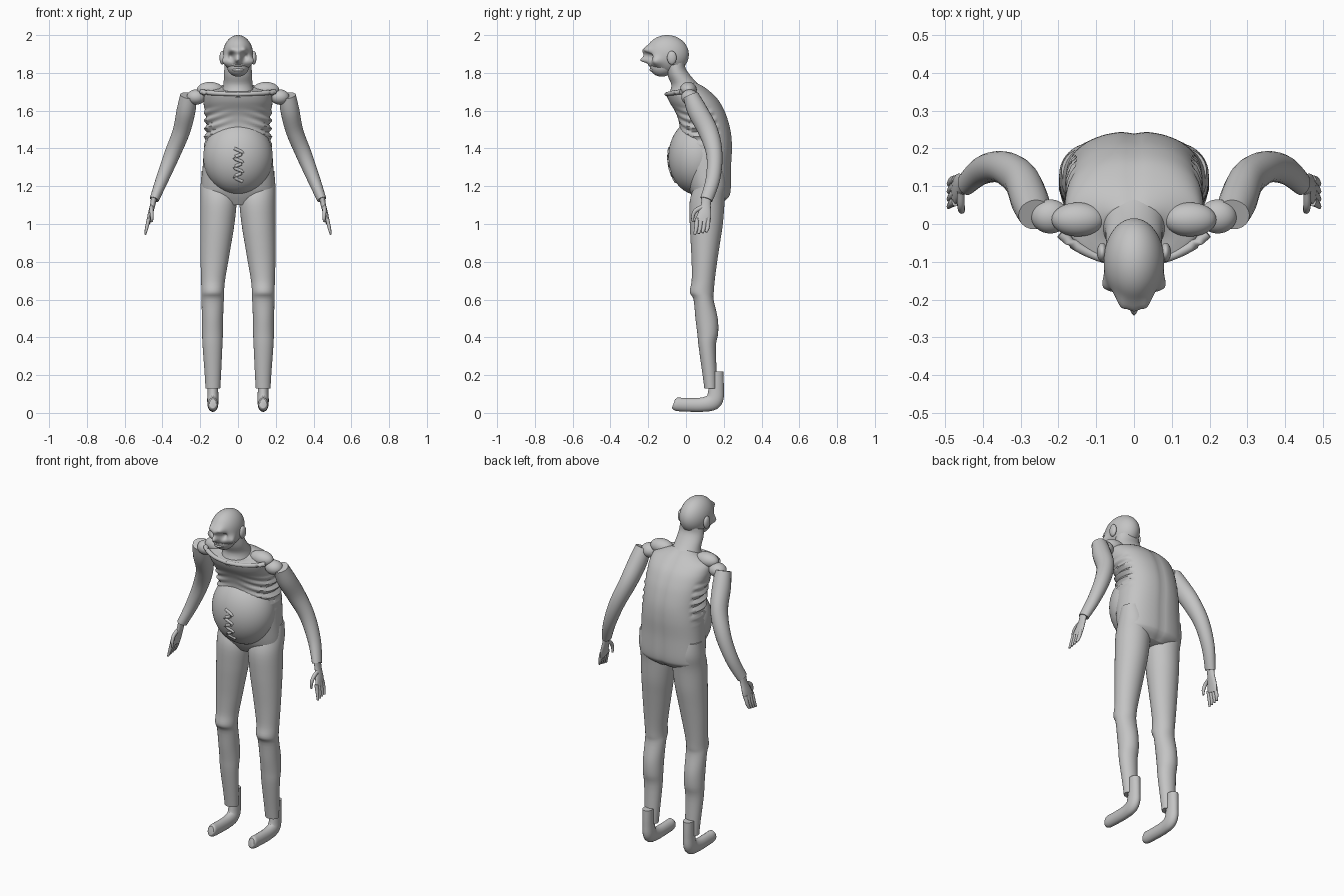
import bpy
import bmesh
import math
from mathutils import Vector

cube = bpy.data.objects.get("Cube")
if cube:
    bpy.data.objects.remove(cube, do_unlink=True)

grey = bpy.data.materials.new("clay_grey")
grey.use_nodes = True
grey.diffuse_color = (0.55, 0.55, 0.55, 1)
grey.node_tree.nodes["Principled BSDF"].inputs["Base Color"].default_value = (0.55, 0.55, 0.55, 1)


def finish(name, bm, mirror=False):
    """Turn a bmesh into a smooth object, optionally mirrored across x."""
    bmesh.ops.recalc_face_normals(bm, faces=bm.faces)
    mesh = bpy.data.meshes.new(name)
    bm.to_mesh(mesh)
    bm.free()
    mesh.materials.append(grey)
    for poly in mesh.polygons:
        poly.use_smooth = True
    mesh.set_sharp_from_angle(angle=math.radians(50))
    obj = bpy.data.objects.new(name, mesh)
    bpy.context.collection.objects.link(obj)
    if mirror:
        mod = obj.modifiers.new("Mirror", "MIRROR")
        mod.use_mirror_merge = False
    return obj


def spline(keys, steps):
    """Catmull-Rom interpolation of equal-length tuples."""
    out = []
    for i in range(len(keys) - 1):
        a, b, c, d = keys[max(i - 1, 0)], keys[i], keys[i + 1], keys[min(i + 2, len(keys) - 1)]
        for s in range(steps):
            t = s / steps
            out.append([q + 0.5 * t * (r - p + t * (2 * p - 5 * q + 4 * r - s4 + t * (3 * (q - r) + s4 - p)))
                        for p, q, r, s4 in zip(a, b, c, d)])
    return out + [list(keys[-1])]


def skin(name, rings, mirror=False):
    """Bridge closed rings of points and cap both ends."""
    bm = bmesh.new()
    loops = [[bm.verts.new(p) for p in ring] for ring in rings]
    n = len(loops[0])
    for a, b in zip(loops, loops[1:]):
        for i in range(n):
            j = (i + 1) % n
            bm.faces.new((a[i], a[j], b[j], b[i]))
    bm.faces.new(loops[0])
    bm.faces.new(loops[-1])
    return finish(name, bm, mirror)


def body(name, keys, power=2.0, steps=4, sides=40, mirror=False, relief=None):
    """Loft of keys (x centre, half width, front y, front z, back y, back z)."""
    rings = []
    for cx, w, yf, zf, yb, zb in spline(keys, steps):
        ring = []
        for i in range(sides):
            a = math.tau * i / sides
            c, s = math.cos(a), math.sin(a)
            u = math.copysign(abs(s) ** (2 / power), s)
            v = (1 - math.copysign(abs(c) ** (2 / power), c)) / 2
            p = Vector((cx + w * u, yf + (yb - yf) * v, zf + (zb - zf) * v))
            if relief:
                p += relief(p, u, v)
            ring.append(p)
        rings.append(ring)
    return skin(name, rings, mirror)


def tube(name, keys, steps=5, sides=20, mirror=False):
    """Sweep of keys (x, y, z, radius across, radius deep)."""
    pts = spline(keys, steps)
    rings = []
    for i, (x, y, z, ra, rb) in enumerate(pts):
        t = (Vector(pts[min(i + 1, len(pts) - 1)][:3]) - Vector(pts[max(i - 1, 0)][:3])).normalized()
        ref = Vector((1, 0, 0)) if abs(t.x) < 0.8 else Vector((0, 0, 1))
        u = (ref - t * ref.dot(t)).normalized()
        v = t.cross(u)
        rings.append([Vector((x, y, z)) + u * ra * math.cos(k * math.tau / sides)
                      + v * rb * math.sin(k * math.tau / sides) for k in range(sides)])
    return skin(name, rings, mirror)


def blob(name, centre, radii, mirror=False, dents=(), detail=24):
    """Ellipsoid, with soft pushes given as (centre, reach, offset)."""
    bm = bmesh.new()
    bmesh.ops.create_uvsphere(bm, u_segments=detail * 2, v_segments=detail, radius=1)
    for vert in bm.verts:
        p = Vector(centre) + Vector(r * c for r, c in zip(radii, vert.co))
        move = Vector()
        for spot, reach, offset in dents:
            for side in (1, -1):
                q = Vector((spot[0] * side, spot[1], spot[2]))
                k = math.exp(-((p - q).length / reach) ** 2)
                move += Vector((offset[0] * side, offset[1], offset[2])) * k * (0.5 if spot[0] == 0 else 1)
        vert.co = p + move
    return finish(name, bm, mirror)


def ribs(p, u, v):
    """Rib ridges on the front flanks and a shallow spine groove."""
    out = Vector()
    if 1.38 < p.z < 1.63 and v < 0.75:
        fade = math.sin(math.pi * (p.z - 1.38) / 0.25) * min(1, abs(u) * 1.5)
        out += Vector((u, v - 0.5, 0)) * 0.009 * fade * math.sin((p.z + 0.06 * abs(u)) * math.tau / 0.042)
    if v > 0.9:
        out.y -= 0.006 * math.exp(-(p.x / 0.02) ** 2)
    return out


# Torso and belly
body("torso", [
    (0, .10, .06, 1.10, .19, 1.11), (0, .18, .03, 1.15, .225, 1.14),
    (0, .192, .01, 1.20, .238, 1.18), (0, .187, -.01, 1.30, .24, 1.30),
    (0, .18, -.02, 1.40, .245, 1.40), (0, .173, -.03, 1.49, .24, 1.48),
    (0, .174, -.04, 1.55, .222, 1.555), (0, .178, -.06, 1.60, .20, 1.61),
    (0, .183, -.09, 1.65, .17, 1.66), (0, .175, -.103, 1.69, .13, 1.70),
    (0, .13, -.09, 1.70, .09, 1.73), (0, .08, -.06, 1.70, .05, 1.75)],
    power=2.3, steps=7, sides=72, relief=ribs)
blob("belly", (0, .06, 1.355), (.184, .153, .2), detail=32)
tube("chest_collar", [(.195, -.025, 1.70, .013, .013), (.15, -.06, 1.695, .013, .013),
                      (.08, -.092, 1.69, .011, .011), (0, -.102, 1.687, .011, .011)], mirror=True)

# Zigzag scar following the belly surface
scar = []
for i in range(8):
    x, z = (0.025 if i % 2 else -0.02), 1.40 - i * 0.025
    y = .06 - .153 * math.sqrt(1 - (x / .184) ** 2 - ((z - 1.355) / .2) ** 2)
    scar.append((x, y, z, .009, .008))
tube("belly_scar", scar, steps=4, sides=10)

# Neck and head
body("neck", [(0, .09, -.10, 1.67, .10, 1.71), (0, .077, -.077, 1.73, .05, 1.755),
              (0, .074, -.095, 1.78, .0, 1.82), (0, .07, -.11, 1.83, -.005, 1.86)])
blob("skull", (0, -.1, 1.897), (.08, .115, .103), detail=48, dents=[
    ((.035, -.2, 1.888), .022, (0, .035, 0)),
    ((.035, -.2, 1.922), .02, (0, -.022, 0)),
    ((0, -.215, 1.918), .025, (0, -.018, 0)),
    ((.06, -.15, 1.86), .025, (.018, -.014, 0)),
    ((0, -.208, 1.873), .016, (0, -.035, -.005))])
blob("jaw", (0, -.128, 1.835), (.058, .064, .055))
blob("upper_lip", (0, -.178, 1.843), (.035, .022, .012))
blob("lower_lip", (0, -.172, 1.816), (.032, .022, .011))
blob("ear", (.084, -.075, 1.88), (.014, .025, .036), mirror=True)

# Shoulders and arms
blob("shoulder", (.148, .012, 1.71), (.07, .045, .042), mirror=True)
blob("shoulder_joint", (.222, .02, 1.672), (.05, .045, .04), mirror=True)
tube("arm", [(.262, .025, 1.68, .044, .042), (.275, .06, 1.60, .05, .053),
             (.30, .118, 1.49, .046, .052), (.348, .15, 1.37, .042, .043),
             (.40, .143, 1.24, .034, .038), (.443, .108, 1.13, .025, .033)], mirror=True)

# Hands
tube("palm", [(.443, .108, 1.15, .016, .026), (.452, .105, 1.10, .014, .026),
              (.465, .098, 1.05, .013, .036), (.474, .088, 1.01, .011, .04)], mirror=True)
for i in range(4):
    y = .058 + i * .02
    tube(f"finger_{i + 1}", [(.472, y, 1.03, .010, .011), (.482, y - .003, .985, .009, .011),
                             (.491, y - .012, .945 + .004 * i, .005, .007)], sides=12, mirror=True)
tube("thumb", [(.458, .085, 1.09, .010, .012), (.458, .05, 1.07, .010, .011),
               (.456, .036, 1.04, .009, .009), (.455, .038, 1.01, .005, .006)], sides=12, mirror=True)

# Legs, with knee bump in front and calf swell behind
leg = [(1.28, .132, .06, .08, .20), (1.20, .111, .087, .045, .215), (1.12, .103, .095, .02, .205),
       (1.0, .109, .09, .02, .195), (.9, .117, .082, .025, .18), (.8, .125, .073, .03, .165),
       (.7, .132, .063, .03, .152), (.64, .134, .06, .02, .147), (.6, .134, .059, .04, .146),
       (.5, .135, .056, .05, .168), (.42, .135, .055, .06, .17), (.35, .135, .052, .067, .158),
       (.2, .133, .043, .088, .163), (.13, .133, .039, .097, .163)]
body("leg", [(cx, w, yf, z, yb, z) for z, cx, w, yf, yb in leg], mirror=True)

# Feet
tube("foot", [(.133, .165, .22, .028, .033), (.133, .16, .13, .028, .04),
              (.133, .148, .065, .03, .045), (.133, .09, .044, .028, .038),
              (.133, 0, .043, .027, .036), (.133, -.05, .046, .026, .035),
              (.133, -.066, .05, .018, .025)], mirror=True)
